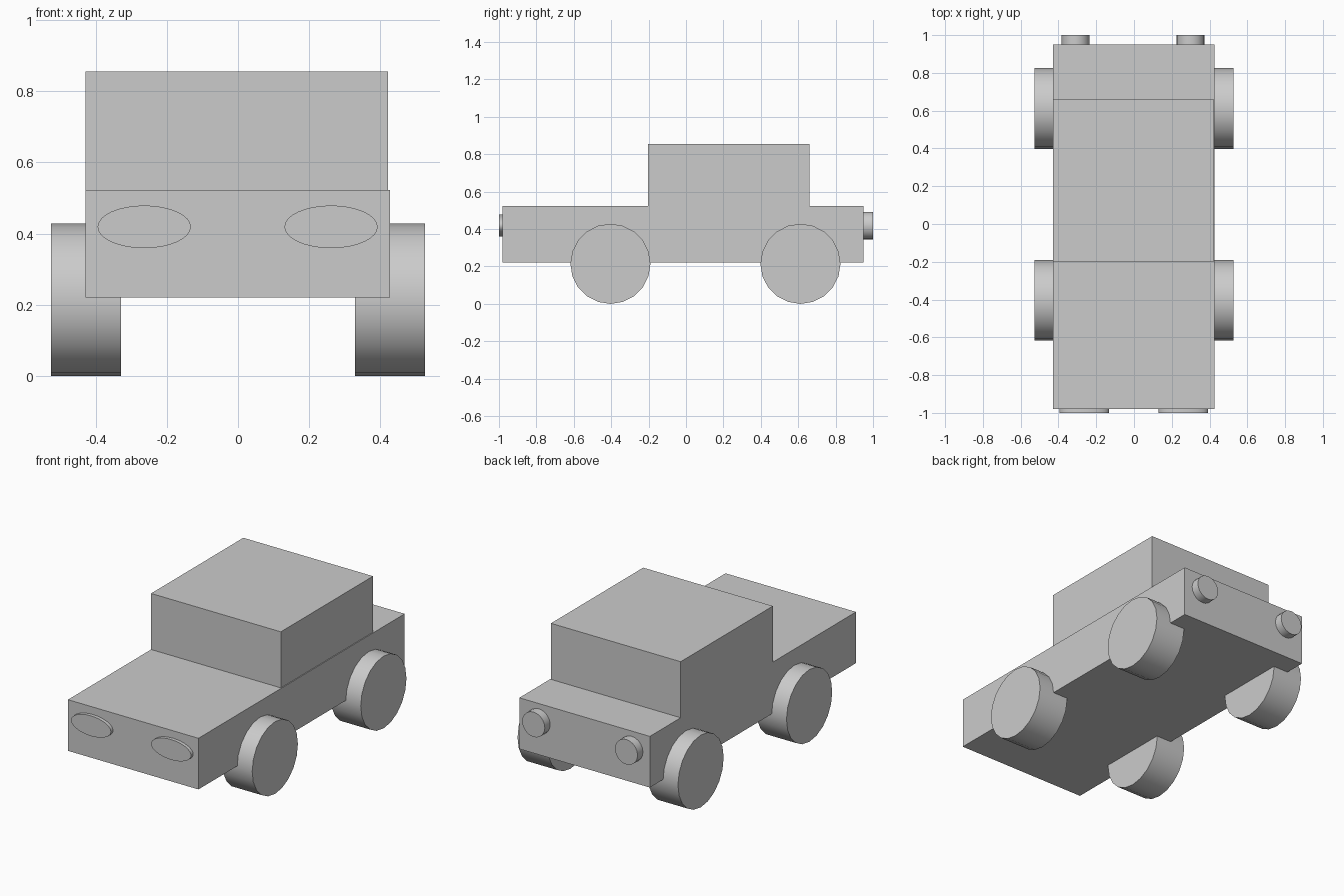
import bpy
from math import radians

if "Cube" in bpy.data.objects:
    bpy.data.objects.remove(bpy.data.objects["Cube"])


def box(name, lo, hi):
    center = [(a + b) / 2 for a, b in zip(lo, hi)]
    bpy.ops.mesh.primitive_cube_add(size=1, location=center)
    ob = bpy.context.object
    ob.name = name
    ob.scale = [b - a for a, b in zip(lo, hi)]
    bpy.ops.object.transform_apply(location=False, rotation=False, scale=True)
    return ob


def disc(name, center, radii, depth, rotation, sides):
    """Smooth-sided elliptical cylinder; radii are local x and y."""
    bpy.ops.mesh.primitive_cylinder_add(vertices=sides, radius=1, depth=depth,
                                        location=center, rotation=rotation)
    ob = bpy.context.object
    ob.name = name
    ob.scale = (radii[0], radii[1], 1)
    bpy.ops.object.transform_apply(location=False, rotation=True, scale=True)
    bpy.ops.object.shade_smooth_by_angle(angle=radians(40))
    return ob


# Body and cabin
box("body", (-0.428, -0.98, 0.22), (0.427, 0.95, 0.523))
box("cabin", (-0.428, -0.202, 0.5), (0.422, 0.661, 0.855))

along_x = (0, radians(90), 0)
along_y = (radians(90), 0, 0)

for side, sign in (("left", -1), ("right", 1)):
    # Wheels
    for place, y in (("front", -0.404), ("rear", 0.612)):
        disc(f"{place}_{side}_wheel", (sign * 0.427, y, 0.214),
             (0.214, 0.214), 0.197, along_x, 20)
    # Oval headlights
    disc(f"{side}_headlight", (sign * 0.2625 - 0.001, -0.98, 0.419),
         (0.131, 0.06), 0.04, along_y, 32)
    # Round tail lights
    disc(f"{side}_tail_light", (sign * 0.304 - 0.005, 0.96, 0.418),
         (0.074, 0.074), 0.08, along_y, 20)
